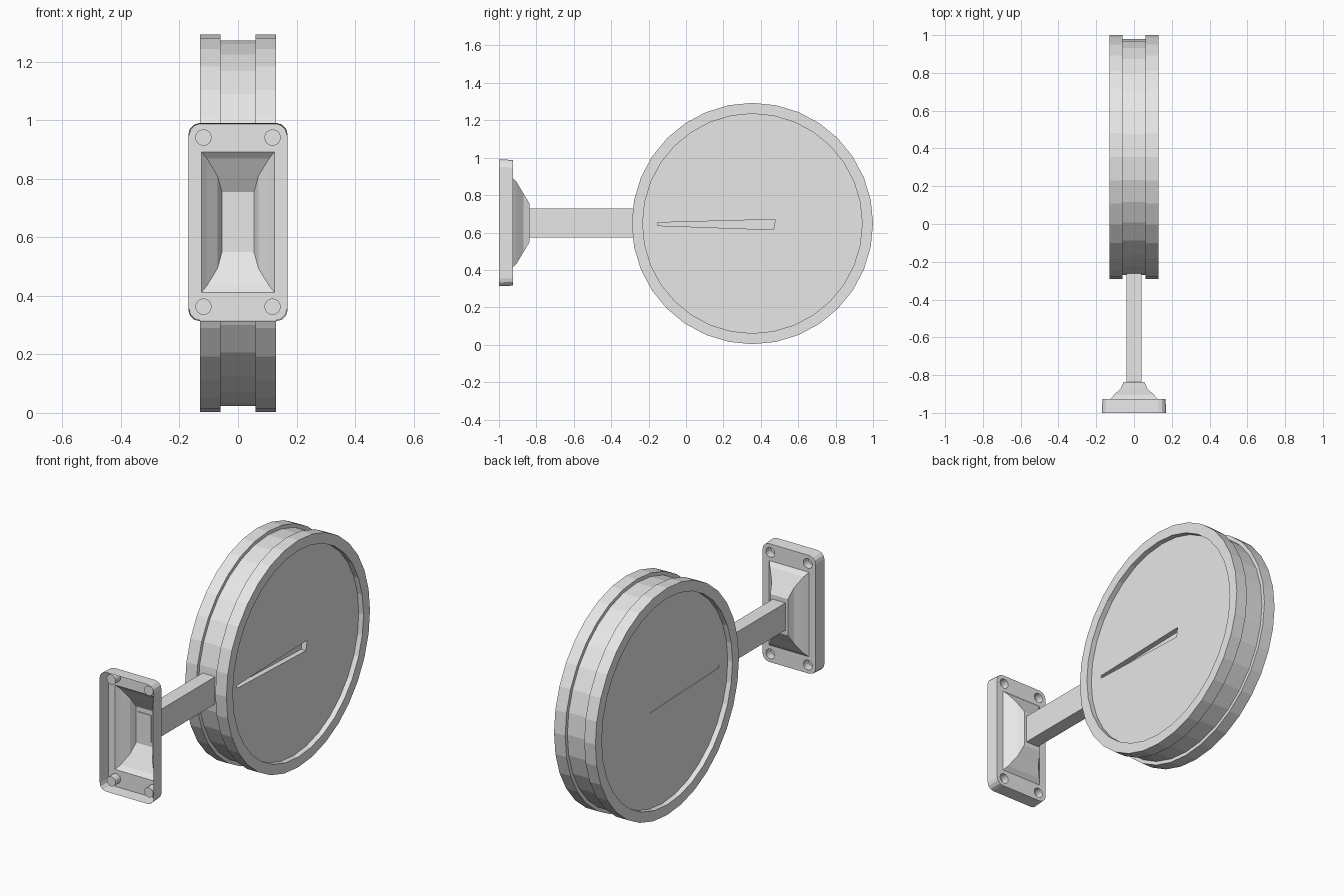
import bpy, bmesh, math

cube = bpy.data.objects.get("Cube")
if cube:
    bpy.data.objects.remove(cube, do_unlink=True)

grey = bpy.data.materials.new("light grey")
grey.use_nodes = True
grey.diffuse_color = (0.8, 0.8, 0.8, 1)
grey.node_tree.nodes["Principled BSDF"].inputs["Base Color"].default_value = (0.8, 0.8, 0.8, 1)

CY, CZ = 0.355, 0.648      # centre of the round housing
PZ = 0.652                 # centre height of the bracket


def finish(bm, name):
    bmesh.ops.recalc_face_normals(bm, faces=bm.faces)
    mesh = bpy.data.meshes.new(name)
    bm.to_mesh(mesh)
    bm.free()
    mesh.materials.append(grey)
    obj = bpy.data.objects.new(name, mesh)
    bpy.context.collection.objects.link(obj)
    return obj


def loop(bm, points):
    return [bm.verts.new(p) for p in points]


def bridge(bm, a, b):
    n = len(a)
    for i in range(n):
        bm.faces.new((a[i], a[(i + 1) % n], b[(i + 1) % n], b[i]))


def fill(bm, loops):
    """Flat panel inside the first loop, with the other loops as holes."""
    edges = []
    for l in loops:
        for i, v in enumerate(l):
            w = l[(i + 1) % len(l)]
            edges.append(bm.edges.get((v, w)) or bm.edges.new((v, w)))
    bmesh.ops.triangle_fill(bm, use_beauty=True, edges=edges)


def circle(r, n):
    return [(r * math.sin(2 * math.pi * i / n), r * math.cos(2 * math.pi * i / n)) for i in range(n)]


def rectangle(hx, hz):
    return [(hx, hz), (-hx, hz), (-hx, -hz), (hx, -hz)]


# Round housing: two rims with a groove between, and a recessed dial on each side
bm = bmesh.new()
half = [(0.10, 0.587), (0.13, 0.587), (0.13, 0.645), (0.06, 0.645), (0.06, 0.625)]
profile = half + [(-x, r) for x, r in reversed(half)]
rings = [loop(bm, [(x, CY + u, CZ + v) for u, v in circle(r, 32)]) for x, r in profile]
for a, b in zip(rings, rings[1:]):
    bridge(bm, a, b)

# Tapered pointer cut into each dial
pointer = [(-0.152, 0.637), (0.468, 0.615), (0.477, 0.670), (-0.152, 0.653)]
for ring, x, floor_x in ((rings[0], 0.10, 0.07), (rings[-1], -0.10, -0.096)):
    edge = loop(bm, [(x, y, z) for y, z in pointer])
    floor = loop(bm, [(floor_x, y, z) for y, z in pointer])
    fill(bm, [ring, edge])
    bridge(bm, edge, floor)
    bm.faces.new(floor)
finish(bm, "round_housing")

# Arm between housing and bracket
bm = bmesh.new()
bmesh.ops.create_cube(bm, size=1)
for v in bm.verts:
    v.co = (v.co.x * 0.08, -0.545 + v.co.y * 0.59, PZ + v.co.z * 0.155)
finish(bm, "arm")

# Mounting bracket: thin shell, open at the front
bm = bmesh.new()
FRONT, BACK = -1.0, -0.926


def rounded(hx, hz, r):
    pts = []
    for q, (sx, sz) in enumerate(((1, 1), (-1, 1), (-1, -1), (1, -1))):
        for k in range(4):
            a = math.pi / 2 * (q + k / 3)
            pts.append((sx * (hx - r) + r * math.cos(a), sz * (hz - r) + r * math.sin(a)))
    return pts


def at(y, pts, cx=0, cz=PZ):
    return loop(bm, [(cx + u, y, cz + v) for u, v in pts])


outer = at(FRONT, rounded(0.170, 0.339, 0.04))
panel = at(BACK, rounded(0.167, 0.336, 0.04))
bridge(bm, outer, panel)

# Concave flare rising from the panel to the arm
flare = [at(y, rectangle(hx, hz)) for y, hx, hz in (
    (BACK, 0.125, 0.24), (-0.905, 0.106, 0.217), (-0.870, 0.070, 0.158), (-0.836, 0.055, 0.103))]
for a, b in zip(flare, flare[1:]):
    bridge(bm, a, b)
bm.faces.new(flare[-1])

# Screw holes sunk into the corners
holes = []
for sx in (-1, 1):
    for sz in (-1, 1):
        rim = at(BACK, circle(0.028, 16), sx * 0.118, PZ + sz * 0.289)
        floor = at(BACK - 0.045, circle(0.028, 16), sx * 0.118, PZ + sz * 0.289)
        bridge(bm, rim, floor)
        bm.faces.new(floor)
        holes.append(rim)
fill(bm, [panel, flare[0]] + holes)
finish(bm, "mounting_bracket")
